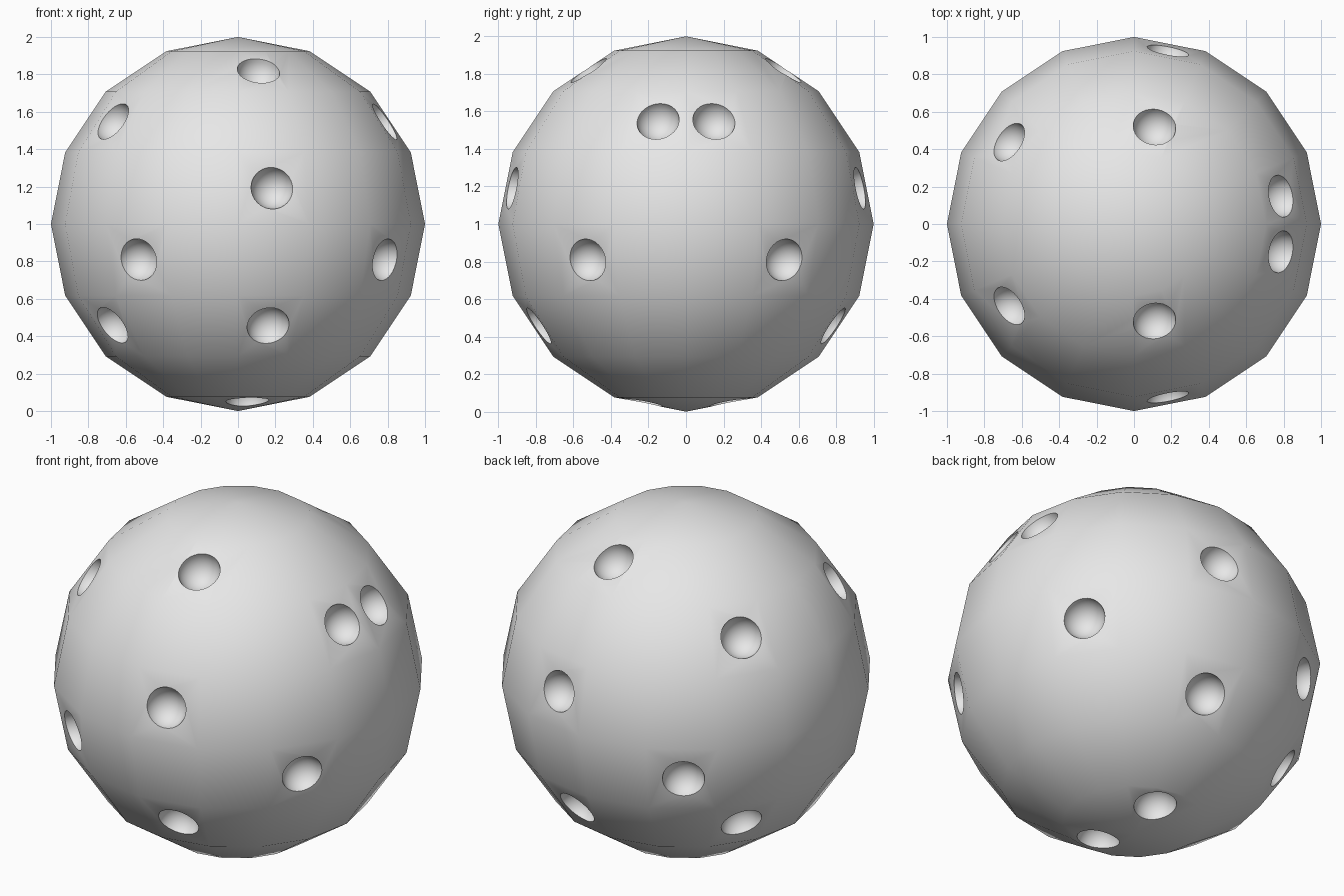
import bpy
import bmesh
from math import radians
from mathutils import Matrix, Vector

if "Cube" in bpy.data.objects:
    bpy.data.objects.remove(bpy.data.objects["Cube"], do_unlink=True)

CENTRE = Vector((0, 0, 1))
DIMPLE_RADIUS = 0.115
DIMPLE_DISTANCE = 0.98   # from the ball's centre to each dimple's centre

# One direction for each pair of dimples, mirrored front to back
DIMPLES = [
    (0.11, 0.52, 0.82), (0.79, 0.15, 0.55), (-0.67, 0.44, 0.55),
    (0.18, 0.92, 0.19), (0.78, 0.52, -0.19), (-0.53, 0.78, -0.19),
    (0.16, 0.78, -0.54), (-0.67, 0.44, -0.54), (0.05, 0.235, -0.94),
]

# Material
grey = bpy.data.materials.new("light_grey")
grey.use_nodes = True
colour = (0.8, 0.8, 0.8, 1)
grey.diffuse_color = colour
grey.node_tree.nodes["Principled BSDF"].inputs["Base Color"].default_value = colour


def mesh_object(name, bm):
    mesh = bpy.data.meshes.new(name)
    bm.to_mesh(mesh)
    bm.free()
    mesh.materials.append(grey)
    obj = bpy.data.objects.new(name, mesh)
    bpy.context.collection.objects.link(obj)
    return obj


# Ball body
bm = bmesh.new()
bmesh.ops.create_uvsphere(bm, u_segments=16, v_segments=8, radius=1,
                          matrix=Matrix.Translation(CENTRE))
ball = mesh_object("ball", bm)

# Round cutters for the dimples, each with its pole facing outward
bm = bmesh.new()
for x, y, z in DIMPLES:
    for side in (-1, 1):
        out = Vector((x, side * y, z)).normalized()
        turn = out.to_track_quat('Z', 'Y').to_matrix().to_4x4()
        place = Matrix.Translation(CENTRE + out * DIMPLE_DISTANCE) @ turn
        bmesh.ops.create_uvsphere(bm, u_segments=32, v_segments=16,
                                  radius=DIMPLE_RADIUS, matrix=place)
cutter = mesh_object("dimple_cutter", bm)
cutter.hide_render = True

# Carve the dimples
carve = ball.modifiers.new("carve_dimples", 'BOOLEAN')
carve.operation = 'DIFFERENCE'
carve.solver = 'EXACT'
carve.object = cutter
bpy.ops.object.select_all(action='DESELECT')
ball.select_set(True)
bpy.context.view_layer.objects.active = ball
bpy.ops.object.modifier_apply(modifier=carve.name)
bpy.data.objects.remove(cutter, do_unlink=True)

# Smooth surface with crisp dimple rims
bpy.ops.object.shade_smooth_by_angle(angle=radians(35))
